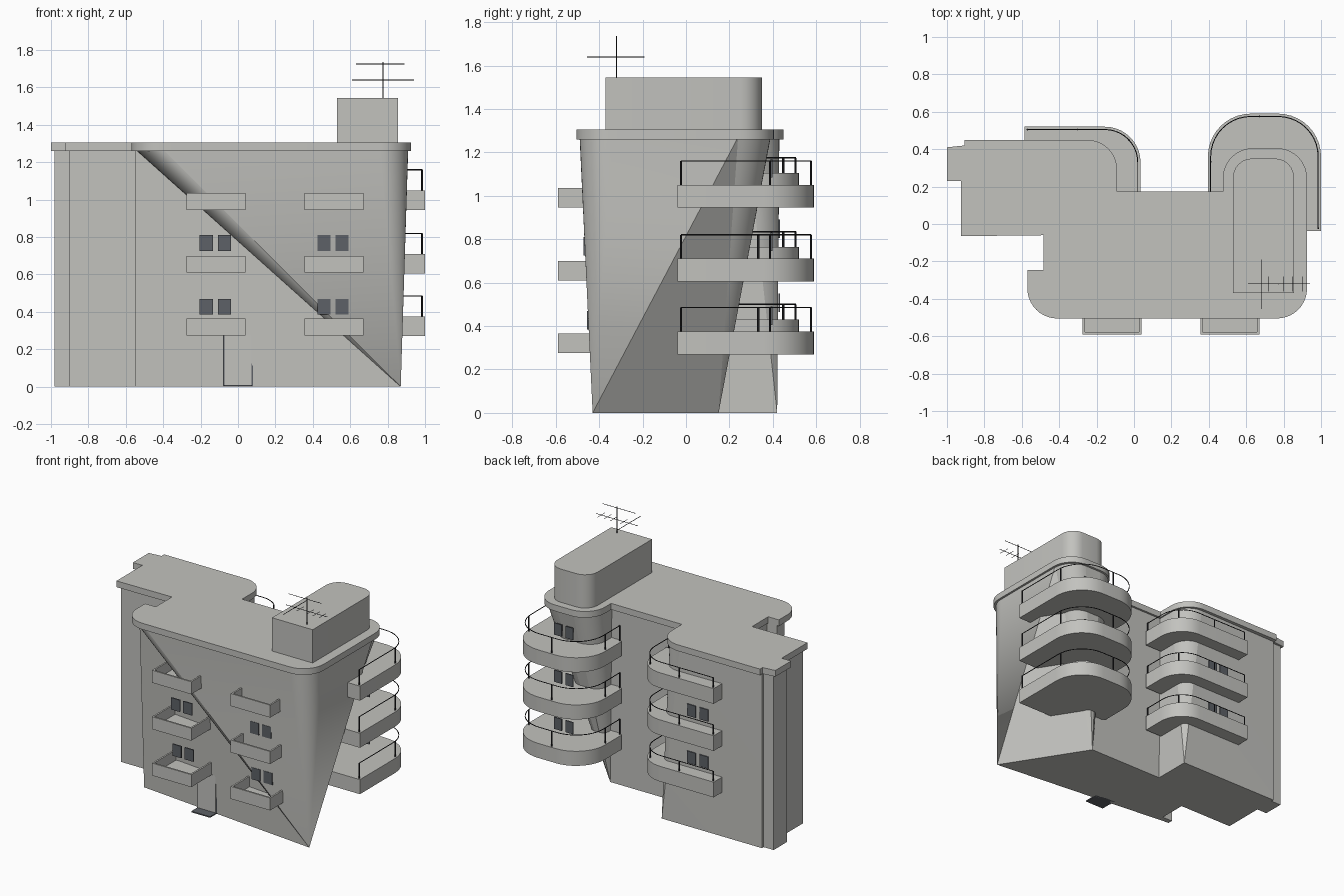
import bpy, bmesh, math
from mathutils import Vector

if "Cube" in bpy.data.objects:
    bpy.data.objects.remove(bpy.data.objects["Cube"])


def material(name, rgb):
    m = bpy.data.materials.new(name)
    m.diffuse_color = (*rgb, 1)
    m.use_nodes = True
    m.node_tree.nodes["Principled BSDF"].inputs["Base Color"].default_value = m.diffuse_color
    return m


WALL = material("grey render", (0.54, 0.54, 0.515))
GLASS = material("dark glass", (0.11, 0.12, 0.135))
METAL = material("black metal", (0.02, 0.02, 0.022))


def finish(name, bm, mat):
    bmesh.ops.recalc_face_normals(bm, faces=bm.faces)
    me = bpy.data.meshes.new(name)
    bm.to_mesh(me)
    bm.free()
    me.materials.append(mat)
    ob = bpy.data.objects.new(name, me)
    bpy.context.collection.objects.link(ob)
    return ob


def prism(name, pts, z0, z1, mat=WALL):
    bm = bmesh.new()
    lo = [bm.verts.new((x, y, z0)) for x, y in pts]
    hi = [bm.verts.new((x, y, z1)) for x, y in pts]
    bm.faces.new(lo[::-1])
    bm.faces.new(hi)
    for i in range(len(pts)):
        bm.faces.new((lo[i - 1], lo[i], hi[i], hi[i - 1]))
    return finish(name, bm, mat)


def box(name, x0, x1, y0, y1, z0, z1, mat=WALL):
    return prism(name, [(x0, y0), (x1, y0), (x1, y1), (x0, y1)], z0, z1, mat)


def arc(cx, cy, r, a0, a1, n=10):
    angles = [math.radians(a0 + (a1 - a0) * i / n) for i in range(n + 1)]
    return [(cx + r * math.cos(a), cy + r * math.sin(a)) for a in angles]


def rod(name, a, b, r, mat=METAL):
    a, b = Vector(a), Vector(b)
    bm = bmesh.new()
    bmesh.ops.create_cone(bm, cap_ends=True, segments=6, radius1=r, radius2=r, depth=(b - a).length)
    bm.transform((b - a).to_track_quat('Z', 'Y').to_matrix().to_4x4())
    bmesh.ops.translate(bm, verts=bm.verts, vec=(a + b) / 2)
    return finish(name, bm, mat)


# Main body: each foot point carries a fan of triangles up to its top points
H = 1.27
fl, fr = arc(-0.40, -0.34, 0.15, 180, 270), arc(0.76, -0.34, 0.15, 270, 360)
tower = arc(0.76, 0.24, 0.15, 0, 90) + arc(0.63, 0.24, 0.15, 90, 180) + [(0.48, 0.16)]
wing = arc(-0.25, 0.28, 0.15, 0, 90)
chain = [((-0.55, -0.285), fl[:1]),
         ((0.87, -0.43), fl[1:] + fr + tower[:1]),
         ((0.50, 0.15), tower[1:]),
         ((-0.10, 0.15), [(-0.10, 0.16)]),
         ((-0.10, 0.42), wing)]
for p in [(-0.9, 0.42), (-0.9, 0.40), (-0.98, 0.40), (-0.98, 0.25), (-0.9, 0.25),
          (-0.9, -0.05), (-0.47, -0.05), (-0.47, -0.25), (-0.55, -0.25)]:
    chain.append((p, [p]))
bm = bmesh.new()
feet = [bm.verts.new((*b, 0)) for b, _ in chain]
tops = [[bm.verts.new((*t, H)) for t in ts] for _, ts in chain]
for i, foot in enumerate(feet):
    last = tops[i - 1][-1]
    bm.faces.new((feet[i - 1], foot, last))
    for t in tops[i]:
        bm.faces.new((foot, t, last))
        last = t
bm.faces.new(feet)
bm.faces.new([t for ts in tops for t in ts])
# crisp creases where the flat walls meet the rounded fans
for foot, t in ((1, tops[0][0]), (1, tops[1][9]), (1, tops[1][-1]), (2, tops[1][-1]),
                (2, tops[2][9]), (2, tops[2][10]), (4, tops[4][0]), (4, tops[4][-1])):
    e = bm.edges.get((feet[foot], t))
    if e:
        e.smooth = False
finish("building_body", bm, WALL)

# Roof slab
roof = (arc(-0.41, -0.345, 0.16, 180, 270) + arc(0.765, -0.345, 0.16, 270, 360)
        + arc(0.765, 0.245, 0.16, 0, 90) + arc(0.635, 0.245, 0.16, 90, 180)
        + [(0.475, 0.175), (-0.09, 0.175)] + arc(-0.25, 0.29, 0.16, 0, 90)
        + [(-0.905, 0.45), (-0.905, 0.42), (-1.0, 0.41), (-1.0, 0.23), (-0.925, 0.23),
           (-0.925, -0.065), (-0.485, -0.06), (-0.485, -0.245), (-0.57, -0.245)])
prism("roof_slab", roof, 1.26, 1.305)

# Rooftop room, rounded at the back
prism("rooftop_room", [(0.53, -0.37), (0.855, -0.37)] + arc(0.755, 0.25, 0.10, 0, 90, 6)
      + arc(0.63, 0.25, 0.10, 90, 180, 6), 1.30, 1.545)

# Aerial
AX, AY = 0.775, -0.32
rod("aerial_mast", (AX, AY, 1.54), (AX, AY, 1.735), 0.003)
rod("aerial_lower_boom", (0.61, AY, 1.64), (0.94, AY, 1.64), 0.002)
rod("aerial_upper_boom", (0.63, AY, 1.725), (0.89, AY, 1.725), 0.002)
rod("aerial_reflector", (0.68, -0.455, 1.64), (0.68, -0.19, 1.64), 0.002)
for x in (0.72, 0.80, 0.85, 0.90):
    rod("aerial_element", (x, AY - 0.04, 1.64), (x, AY + 0.04, 1.64), 0.0015)


# Rounded balconies with railings
def railing(name, path, z, h, step):
    travelled, nxt = 0.0, 0.0
    for a, b in zip(path, path[1:]):
        a, b = Vector(a), Vector(b)
        d = (b - a).length
        rod(name + "_rail", (*a, z + h), (*b, z + h), 0.003)
        while nxt <= travelled + d:
            p = a.lerp(b, (nxt - travelled) / d)
            rod(name + "_post", (*p, z - 0.01), (*p, z + h), 0.005)
            nxt += step
        travelled += d
    rod(name + "_post", (*path[-1], z - 0.01), (*path[-1], z + h), 0.005)


def tower_edge(o):
    return ([(1.0 - o, -0.038 + o)] + arc(0.77, 0.36, 0.23 - o, 0, 90)
            + arc(0.625, 0.36, 0.23 - o, 90, 180) + [(0.395 + o, 0.17)])


def wing_edge(o):
    return [(0.035 - o, 0.17)] + arc(-0.155, 0.33, 0.19 - o, 0, 90) + [(-0.585 + o, 0.52 - o)]


for z in (0.375, 0.71, 1.05):
    prism("tower_balcony", tower_edge(0) + [(0.5, 0.1), (0.6, -0.038)], z - 0.105, z)
    railing("tower_railing", tower_edge(0.015), z, 0.11, 0.41)
    zw = z + 0.055
    prism("wing_balcony", wing_edge(0) + [(-0.585, 0.38), (-0.2, 0.38), (-0.12, 0.17)], zw - 0.11, zw)
    railing("wing_railing", wing_edge(0.015), zw, 0.07, 0.29)

# Front tray balconies
for x0 in (-0.275, 0.355):
    x1 = x0 + 0.315
    for z in (0.275, 0.61, 0.945):
        box("front_balcony_floor", x0, x1, -0.59, -0.33, z, z + 0.015)
        box("front_balcony_parapet", x0, x1, -0.59, -0.578, z, z + 0.09)
        for x in (x0, x1 - 0.012):
            box("front_balcony_side", x, x + 0.012, -0.59, -0.33, z, z + 0.09)

# Window pairs
for x in (-0.205, -0.108, 0.425, 0.522):
    for z, y in ((0.385, -0.455), (0.725, -0.471)):
        box("front_window", x, x + 0.07, y, y + 0.009, z, z + 0.085, GLASS)
for z in (0.465, 0.805):
    for x in (-0.48, -0.38):
        box("wing_window", x, x + 0.07, 0.427, 0.434, z, z + 0.085, GLASS)
for z in (0.405, 0.745, 1.085):
    for x in (0.625, 0.715):
        box("tower_window", x, x + 0.06, 0.39, 0.398, z, z + 0.085, GLASS)

# Entrance
box("door_frame", -0.079, 0.079, -0.354, -0.30, 0, 0.284, GLASS)
box("door", -0.073, 0.073, -0.36, -0.30, 0.01, 0.278)
box("door_mat", -0.075, 0.075, -0.425, -0.34, 0, 0.008, GLASS)

# Smooth rounded corners, keep edges sharp
for ob in bpy.context.scene.objects:
    ob.select_set(True)
    bpy.context.view_layer.objects.active = ob
bpy.ops.object.shade_smooth_by_angle(angle=math.radians(25))
